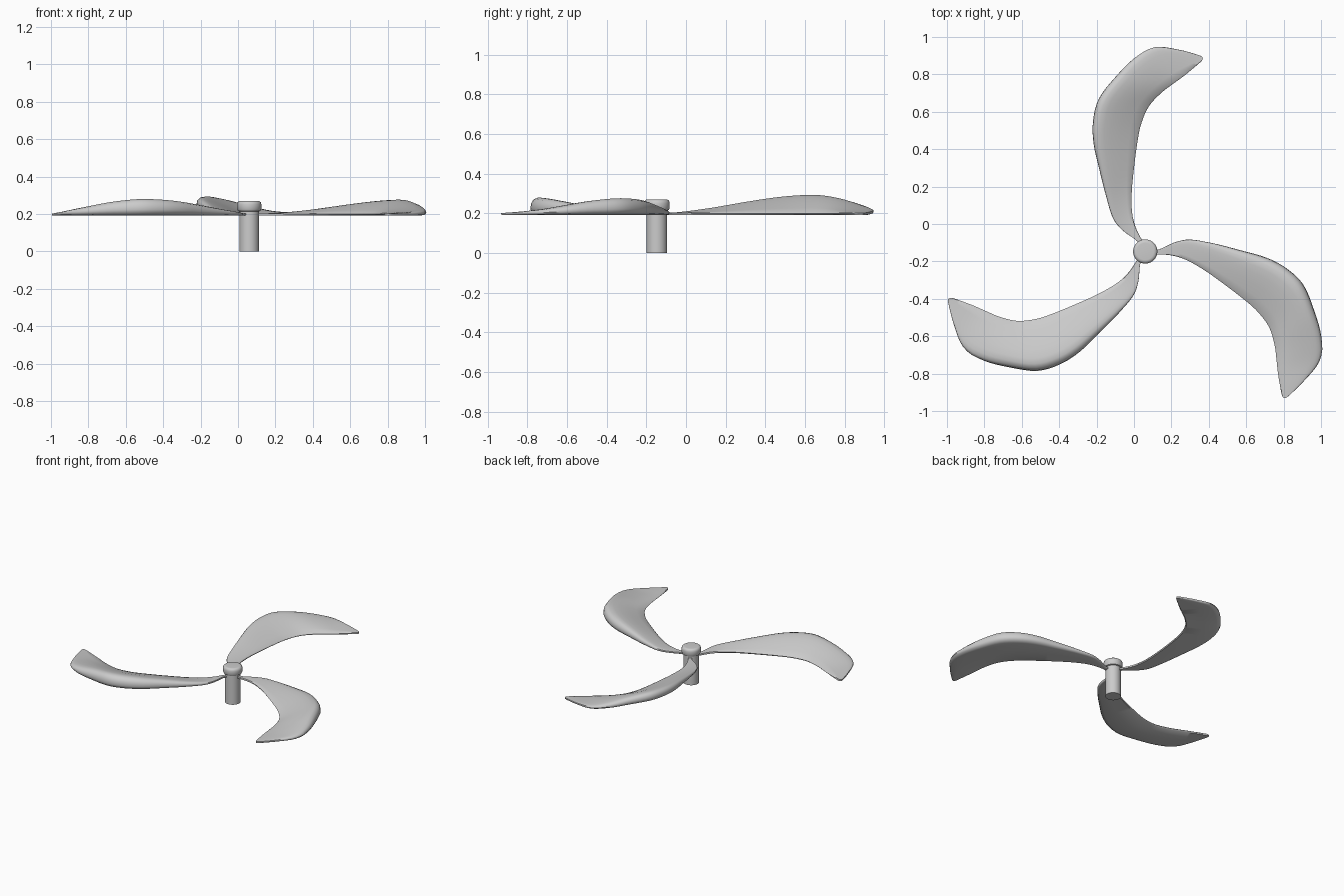
import bpy, math
from mathutils import Matrix, Vector

if "Cube" in bpy.data.objects:
    bpy.data.objects.remove(bpy.data.objects["Cube"])

HUB = Vector((0.06, -0.147, 0))
BASE_Z = 0.197
HALF_T = 0.006


def add_mesh(name, verts, faces, angle=40):
    me = bpy.data.meshes.new(name)
    me.from_pydata(verts, [], faces)
    obj = bpy.data.objects.new(name, me)
    bpy.context.collection.objects.link(obj)
    bpy.ops.object.select_all(action='DESELECT')
    obj.select_set(True)
    bpy.context.view_layer.objects.active = obj
    bpy.ops.object.shade_smooth_by_angle(angle=math.radians(angle))
    return obj


def loft(name, rings, angle=40):
    """Skin a list of closed rings and cap both ends."""
    n = len(rings[0])
    verts = [v for ring in rings for v in ring]
    faces = []
    for k in range(len(rings) - 1):
        for i in range(n):
            j = (i + 1) % n
            faces.append((k * n + i, k * n + j, (k + 1) * n + j, (k + 1) * n + i))
    faces.append(tuple(reversed(range(n))))
    faces.append(tuple(range((len(rings) - 1) * n, len(rings) * n)))
    return add_mesh(name, verts, faces, angle)


def lathe(name, profile, n=40):
    step = 2 * math.pi / n
    loft(name, [[(HUB.x + r * math.cos(i * step), HUB.y + r * math.sin(i * step), z)
                 for i in range(n)] for r, z in profile])


# Shaft and rounded cap
lathe("shaft", [(0.052, 0.0), (0.052, 0.225)])
lathe("cap", [(0.048, 0.212), (0.060, 0.217), (0.065, 0.227), (0.065, 0.252),
              (0.062, 0.263), (0.054, 0.269), (0.045, 0.270)])

# Blade stations: inner edge x, y, outer edge x, y, height of the dome
STATIONS = [
    (0.068, -0.13, 0.035, -0.13, 0.0),
    (0.045, -0.09, 0.015, -0.09, 0.0),
    (0.010, -0.02, -0.060, -0.035, 0.004),
    (-0.010, 0.06, -0.112, 0.03, 0.012),
    (-0.012, 0.17, -0.147, 0.14, 0.028),
    (0.0, 0.30, -0.185, 0.29, 0.054),
    (0.020, 0.45, -0.216, 0.43, 0.076),
    (0.040, 0.54, -0.219, 0.55, 0.088),
    (0.080, 0.63, -0.188, 0.67, 0.091),
    (0.145, 0.70, -0.100, 0.785, 0.074),
    (0.210, 0.75, 0.0, 0.885, 0.045),
    (0.265, 0.79, 0.110, 0.945, 0.020),
    (0.320, 0.835, 0.235, 0.933, 0.007),
    (0.358, 0.868, 0.340, 0.905, 0.0),
    (0.368, 0.882, 0.366, 0.893, 0.0),
]
# Closed foil section: position across, share of dome height, side of the skin
SECTION = [(0.0, 0.0, 0.3), (0.03, 0.04, 1), (0.2, 0.30, 1), (0.4, 0.58, 1),
           (0.6, 0.83, 1), (0.75, 0.96, 1), (0.86, 1.0, 1), (0.94, 0.88, 1),
           (0.985, 0.62, 1), (1.0, 0.32, 0.3), (0.97, 0.12, -0.6),
           (0.88, 0.03, -1), (0.5, 0.0, -1), (0.03, 0.0, -1)]


def catmull(rows, steps=4):
    """Smooth the station table along the blade."""
    out = []
    for i in range(len(rows) - 1):
        quad = (rows[max(i - 1, 0)], rows[i], rows[i + 1], rows[min(i + 2, len(rows) - 1)])
        for s in range(steps):
            t = s / steps
            out.append([0.5 * (2 * b + (c - a) * t + (2 * a - 5 * b + 4 * c - d) * t * t
                               + (3 * b - a - 3 * c + d) * t ** 3)
                        for a, b, c, d in zip(*quad)])
    return out + [list(rows[-1])]


def blade(name, angle, dome, pitch, widen):
    rot = Matrix.Rotation(math.radians(angle), 4, 'Z')
    rings = []
    for ix, iy, ox, oy, rise in catmull(STATIONS):
        a, b = Vector((ix, iy, 0)), Vector((ox, oy, 0))
        grow = 1 + widen * min(1, max(rise, 0) / 0.03)
        ring = []
        for t, s, side in SECTION:
            p = rot @ (a + (b - a) * t * grow - HUB) + HUB
            z = BASE_Z + rise * (dome * s + pitch * t) + HALF_T * side
            ring.append((p.x, p.y, z))
        rings.append(ring[::-1])
    loft(name, rings, 50)


# Three blades around the hub, the back one pitched up more
blade("blade_back", 0, 0.60, 0.45, 0.0)
blade("blade_right", -120, 0.80, 0.0, 0.08)
blade("blade_left", 120, 0.84, 0.0, 0.06)
